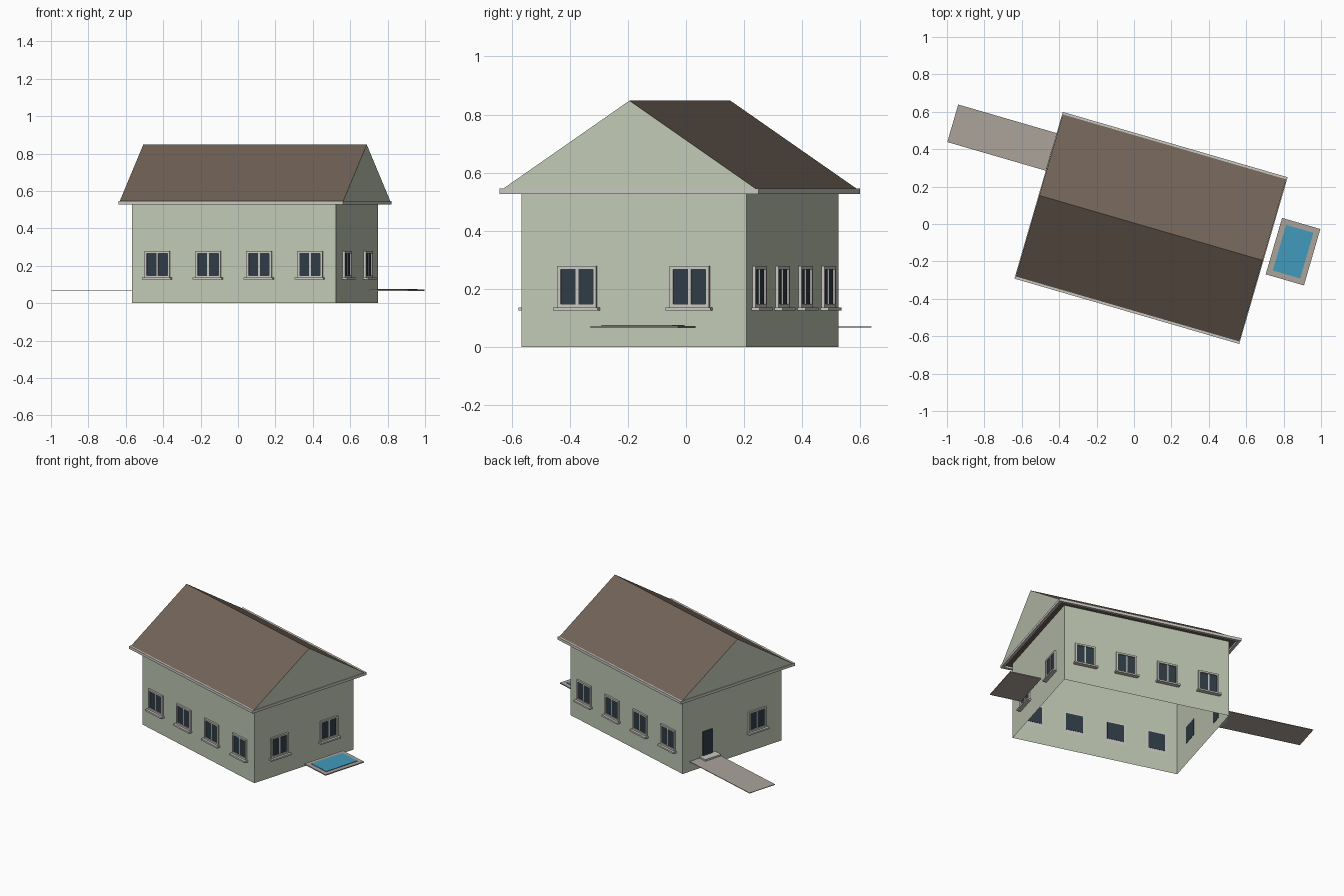
import bpy, bmesh, math
from mathutils import Matrix

cube = bpy.data.objects.get("Cube")
if cube:
    bpy.data.objects.remove(cube, do_unlink=True)


def material(name, rgb):
    m = bpy.data.materials.new(name)
    m.use_nodes = True
    color = (*rgb, 1)
    m.diffuse_color = color
    bsdf = next(n for n in m.node_tree.nodes if n.type == 'BSDF_PRINCIPLED')
    bsdf.inputs["Base Color"].default_value = color
    return m


wall_green = material("wall_green", (0.53, 0.58, 0.46))
roof_brown = material("roof_brown", (0.17, 0.127, 0.098))
trim_white = material("trim_white", (0.58, 0.57, 0.53))
glass_dark = material("glass_dark", (0.028, 0.045, 0.062))
paving = material("paving", (0.41, 0.37, 0.33))
water_blue = material("water_blue", (0.055, 0.32, 0.51))

# House frame: the building is turned on its plot
HOUSE = Matrix.Translation((0.091, -0.021, 0)) @ Matrix.Rotation(math.radians(-16.2), 4, 'Z')
HALF_L, HALF_W, WALL_H = 0.567, 0.4035, 0.54
ROOF_L, ROOF_W, EAVE, RIDGE = 0.622, 0.46, 0.54, 0.848


def make_object(name, bm, frame, mats):
    bmesh.ops.recalc_face_normals(bm, faces=bm.faces)
    bm.transform(frame)
    mesh = bpy.data.meshes.new(name)
    bm.to_mesh(mesh)
    bm.free()
    for m in mats:
        mesh.materials.append(m)
    obj = bpy.data.objects.new(name, mesh)
    bpy.context.collection.objects.link(obj)
    return obj


def add_box(bm, xs, ys, zs):
    size = [b - a for a, b in (xs, ys, zs)]
    mid = [(a + b) / 2 for a, b in (xs, ys, zs)]
    place = Matrix.Translation(mid) @ Matrix.Diagonal((*size, 1))
    return bmesh.ops.create_cube(bm, size=1, matrix=place)["verts"]


def boxes(name, frame, mat, *specs):
    bm = bmesh.new()
    for spec in specs:
        add_box(bm, *spec)
    return make_object(name, bm, frame, [mat])


def wall_frame(turn, dist):
    # local x runs along the wall, -y points outward
    return HOUSE @ Matrix.Rotation(math.radians(turn), 4, 'Z') @ Matrix.Translation((0, -dist, 0))


# Wall shell, open below and above
bm = bmesh.new()
add_box(bm, (-HALF_L, HALF_L), (-HALF_W, HALF_W), (0, WALL_H))
bm.normal_update()
caps = [f for f in bm.faces if abs(f.normal.z) > 0.5]
bmesh.ops.delete(bm, geom=caps, context='FACES_ONLY')
make_object("walls", bm, HOUSE, [wall_green])

# Roof prism: brown slopes and soffit, green gable ends
bm = bmesh.new()
ends = []
for x in (-ROOF_L, ROOF_L):
    ends.append([bm.verts.new((x, y, z)) for y, z in
                 ((-ROOF_W, EAVE), (ROOF_W, EAVE), (0, RIDGE))])
for end in ends:
    bm.faces.new(end).material_index = 1
for i in range(3):
    j = (i + 1) % 3
    bm.faces.new((ends[0][i], ends[0][j], ends[1][j], ends[1][i]))
make_object("roof", bm, HOUSE, [roof_brown, wall_green])

# Eave board around the roof edge
OX, OY, T = ROOF_L + 0.004, ROOF_W + 0.004, 0.02
band = (0.527, 0.546)
boxes("eave_board", HOUSE, trim_white,
      ((-OX, OX), (-OY, -OY + T), band), ((-OX, OX), (OY - T, OY), band),
      ((-OX, -OX + T), (-OY + T, OY - T), band), ((OX - T, OX), (-OY + T, OY - T), band))


def window(name, frame, u):
    at = frame @ Matrix.Translation((u, 0, 0))
    w, bar, low, high = 0.07, 0.012, 0.137, 0.279
    depth = (-0.012, 0)
    boxes(name + "_frame", at, trim_white,
          ((-w, -w + bar), depth, (low, high)), ((w - bar, w), depth, (low, high)),
          ((-w + bar, w - bar), depth, (high - bar, high)),
          ((-w + bar, w - bar), depth, (low, low + bar)),
          ((-0.005, 0.005), (-0.008, 0), (low + bar, high - bar)))
    boxes(name + "_glass", at, glass_dark,
          ((-w + bar, w - bar), (-0.004, 0.002), (low + bar, high - bar)))
    boxes(name + "_sill", at, trim_white, ((-0.08, 0.08), (-0.028, 0), (0.126, low)))


# Windows: four on each long wall, two on one gable, one beside the door
long_spots = [HALF_L * k / 4 for k in (-3, -1, 1, 3)]
gable_spot = HALF_W / 2
layout = {"front": (0, HALF_W, long_spots),
          "left": (90, HALF_L, [-gable_spot, gable_spot]),
          "back": (180, HALF_W, long_spots),
          "right": (270, HALF_L, [gable_spot])}
for side, (turn, dist, spots) in layout.items():
    for n, u in enumerate(spots):
        window(f"{side}_window_{n + 1}", wall_frame(turn, dist), u)

# Door, step and path on the right gable
entry = wall_frame(270, HALF_L)
d = -gable_spot
boxes("door", entry, glass_dark, ((d - 0.04, d + 0.04), (-0.006, 0.002), (0.07, 0.25)))
boxes("door_step", entry, trim_white, ((d - 0.065, d + 0.065), (-0.06, 0), (0.066, 0.082)))
boxes("path", entry, paving, ((-0.346, -0.137), (-0.607, 0), (0.067, 0.071)))

# Pool beside the left gable
boxes("pool_rim", HOUSE, paving, ((0.658, 0.871), (-0.067, 0.247), (0.065, 0.072)))
boxes("pool_water", HOUSE, water_blue, ((0.689, 0.841), (-0.037, 0.217), (0.068, 0.076)))
